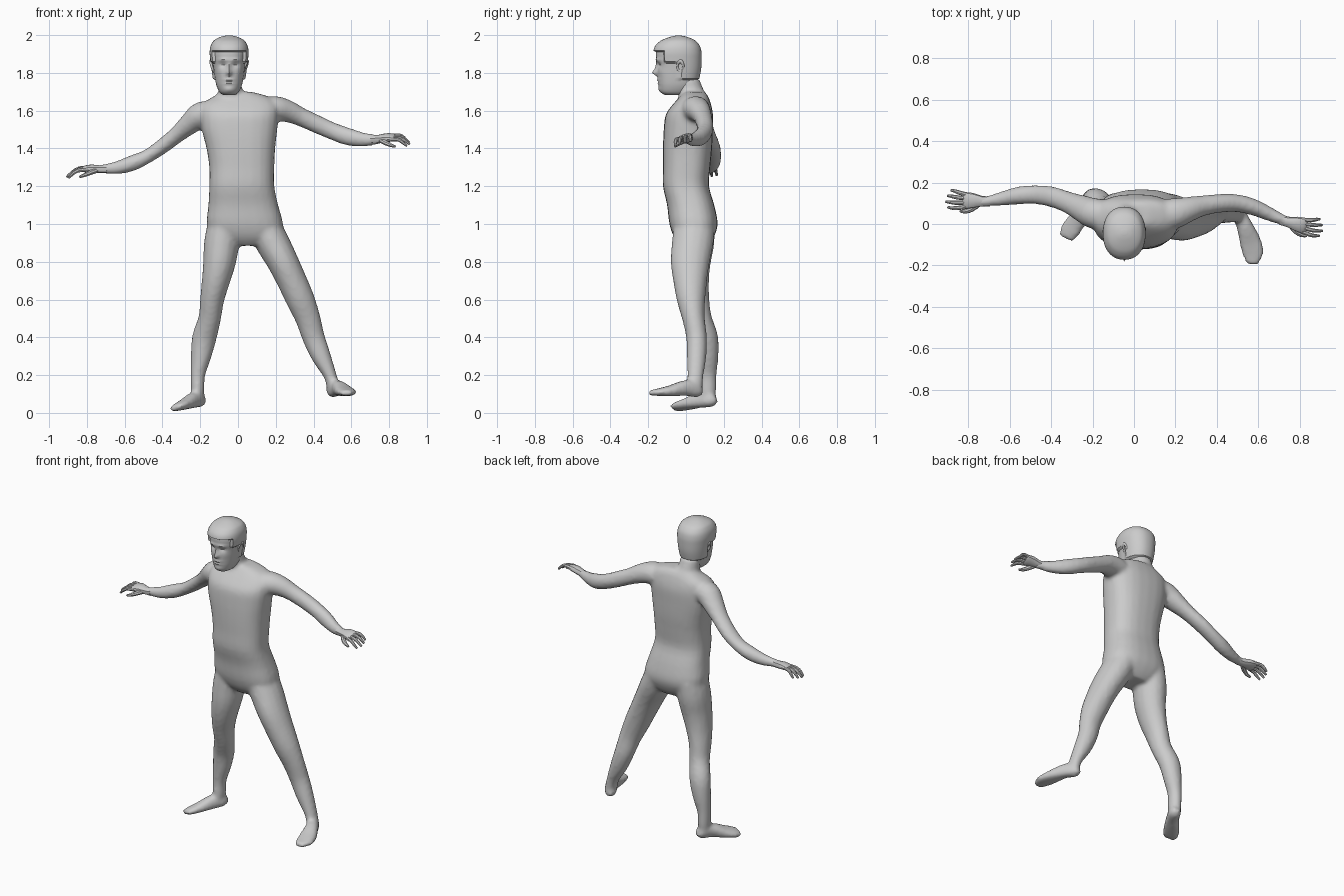
import bpy, bmesh, math
from mathutils import Vector


def finish(name, bm, angle=35):
    bmesh.ops.recalc_face_normals(bm, faces=bm.faces)
    me = bpy.data.meshes.new(name)
    bm.to_mesh(me)
    bm.free()
    ob = bpy.data.objects.new(name, me)
    bpy.context.collection.objects.link(ob)
    bpy.ops.object.select_all(action='DESELECT')
    ob.select_set(True)
    bpy.context.view_layer.objects.active = ob
    bpy.ops.object.shade_smooth_by_angle(angle=math.radians(angle))
    return ob


def spline(secs, steps):
    """Catmull-Rom interpolation of section tuples."""
    out, n = [], len(secs)
    for i in range(n - 1):
        p = [secs[max(0, min(n - 1, i + k))] for k in (-1, 0, 1, 2)]
        for s in range(steps):
            t = s / steps
            out.append([0.5 * (2 * b + (c - a) * t + (2 * a - 5 * b + 4 * c - d) * t * t
                               + (3 * b - a - 3 * c + d) * t ** 3) for a, b, c, d in zip(*p)])
    return out + [list(secs[-1])]


def skin(bm, rings):
    loops = [[bm.verts.new(v) for v in r] for r in rings]
    for a, b in zip(loops, loops[1:]):
        for i in range(len(a)):
            j = (i + 1) % len(a)
            bm.faces.new((a[i], a[j], b[j], b[i]))
    bm.faces.new(loops[0][::-1])
    bm.faces.new(loops[-1])


def loft(bm, secs, ref, sides=16, steps=3, power=2.0, level=False):
    """Sections are (x, y, z, radius across, radius along ref)."""
    pts, rings = spline(secs, steps), []
    for i, p in enumerate(pts):
        c = Vector(p[:3])
        t = Vector(pts[min(i + 1, len(pts) - 1)][:3]) - Vector(pts[max(i - 1, 0)][:3])
        t = Vector((0, 0, 1)) if level else t.normalized()
        v = (Vector(ref) - t * t.dot(Vector(ref))).normalized()
        u = v.cross(t)
        ring = []
        for k in range(sides):
            a = 2 * math.pi * k / sides
            co, si = math.cos(a), math.sin(a)
            ring.append(c + u * math.copysign(abs(co) ** (2 / power), co) * p[3]
                        + v * math.copysign(abs(si) ** (2 / power), si) * p[4])
        rings.append(ring)
    skin(bm, rings)


# Body: torso, neck, arms, legs and feet, fused into one skin
Y, Z = (0, 1, 0), (0, 0, 1)
bm = bmesh.new()
torso = [(.05, .045, .885, .09, .07), (.05, .042, .93, .18, .105), (.037, .04, 1.0, .202, .128),
         (.028, .025, 1.1, .185, .125), (.02, .0, 1.2, .172, .122), (.02, .003, 1.3, .172, .125),
         (.015, .008, 1.4, .182, .13), (.008, .012, 1.5, .2, .13), (.008, .018, 1.58, .207, .125),
         (.01, .032, 1.635, .2, .1), (.015, .043, 1.675, .145, .075), (-.01, .045, 1.7, .08, .055)]
loft(bm, torso, Y, 24, 3, 2.5, True)
loft(bm, [(-.02, .045, 1.6, .09, .08), (-.03, .04, 1.66, .075, .075),
          (-.04, .022, 1.71, .064, .072), (-.045, .005, 1.77, .06, .065)], Y, level=True)
loft(bm, [(-.1, .04, 1.585, .07, .06), (-.19, .05, 1.58, .075, .07), (-.25, .075, 1.535, .065, .058),
          (-.32, .105, 1.475, .052, .044), (-.4, .132, 1.412, .05, .04), (-.48, .142, 1.358, .046, .037),
          (-.56, .137, 1.322, .043, .042), (-.64, .122, 1.298, .034, .035),
          (-.71, .11, 1.292, .025, .025), (-.75, .108, 1.29, .025, .022)], Z)
loft(bm, [(.1, .04, 1.6, .07, .06), (.19, .05, 1.61, .075, .068), (.26, .07, 1.598, .062, .06),
          (.33, .088, 1.568, .05, .05), (.42, .1, 1.527, .045, .048), (.5, .1, 1.492, .043, .046),
          (.58, .08, 1.463, .04, .047), (.66, .045, 1.447, .033, .038),
          (.73, .015, 1.447, .025, .027), (.76, .006, 1.448, .025, .023)], Z)
loft(bm, [(-.07, .045, 1.0, .09, .11), (-.086, .04, .9, .094, .11), (-.098, .03, .8, .087, .102),
          (-.117, .033, .7, .075, .09), (-.137, .05, .6, .064, .075), (-.15, .075, .5, .06, .062),
          (-.178, .11, .4, .065, .06), (-.196, .118, .3, .055, .054), (-.213, .117, .2, .039, .045),
          (-.214, .115, .12, .036, .045), (-.213, .112, .06, .03, .04)], Y)
loft(bm, [(.13, .045, 1.0, .09, .11), (.183, .035, .9, .09, .11), (.237, .022, .8, .083, .104),
          (.285, .022, .7, .079, .09), (.33, .027, .6, .076, .076), (.37, .04, .5, .067, .06),
          (.4, .056, .4, .06, .055), (.44, .056, .3, .052, .052), (.487, .05, .2, .035, .043),
          (.503, .046, .14, .034, .042), (.505, .045, .12, .03, .035)], Y)
loft(bm, [(-.195, .16, .078, .02, .02), (-.203, .135, .07, .036, .038), (-.235, .075, .068, .038, .042),
          (-.28, .01, .047, .047, .03), (-.315, -.04, .033, .048, .021),
          (-.33, -.07, .027, .035, .014)], (-.28, 0, .96), power=2.4)
loft(bm, [(.49, .085, .125, .02, .02), (.5, .06, .122, .034, .04), (.53, 0, .132, .038, .042),
          (.56, -.08, .117, .052, .03), (.574, -.14, .11, .053, .021),
          (.57, -.195, .106, .03, .013)], Z, power=2.4)
body = finish("body", bm)
rm = body.modifiers.new("fuse", 'REMESH')
rm.mode, rm.voxel_size, rm.use_smooth_shade = 'VOXEL', .012, True
sm = body.modifiers.new("soften", 'SMOOTH')
sm.factor, sm.iterations = .5, 5


# Hands: palm, four bent fingers and a thumb
def hand(name, wrist, out, across, up):
    w, o, a, u = Vector(wrist), Vector(out).normalized(), Vector(across), Vector(up)

    def at(x, y, z, r1, r2):
        return (*(w + o * x + a * y + u * z), r1, r2)
    bm = bmesh.new()
    loft(bm, [at(-.04, 0, 0, .024, .022), at(0, 0, 0, .026, .021), at(.04, .003, .004, .036, .021),
              at(.075, .003, .003, .04, .017), at(.09, .003, 0, .034, .01)], up, 12, 2, 2.4)
    for y, ln in ((-.028, .078), (-.008, .088), (.013, .08), (.032, .062)):
        loft(bm, [at(.07, y, .003, .01, .012), at(.085 + ln * .35, y * 1.25, .002, .0105, .0105),
                  at(.085 + ln * .7, y * 1.4, -.014, .009, .009),
                  at(.085 + ln, y * 1.4, -.036, .006, .006)], up, 8, 2)
    loft(bm, [at(.015, -.015, -.004, .014, .014), at(.05, -.042, -.012, .014, .013),
              at(.08, -.055, -.022, .011, .01), at(.105, -.056, -.03, .006, .006)], up, 8, 2)
    finish(name, bm)


hand("left_hand", (-.735, .11, 1.29), (-1, .02, -.03), (0, .98, .15), (0, -.15, .98))
hand("right_hand", (.745, .01, 1.45), (.95, -.25, .05), (.22, .9, .3), (0, -.3, .95))

# Head: horizontal rings, with face features and raised hair pushed out of the surface
HX = -.047
prof = [(1.682, -.108, .0, .03), (1.697, -.132, .02, .05), (1.73, -.143, .045, .066),
        (1.77, -.148, .058, .075), (1.82, -.15, .068, .082), (1.87, -.156, .071, .088),
        (1.91, -.158, .07, .091), (1.945, -.146, .06, .085), (1.975, -.112, .033, .066),
        (1.992, -.075, -.002, .038), (1.998, -.05, -.03, .012)]


def bump(x, z, cx, cz, sx, sz):
    return math.exp(-((x - cx) / sx) ** 2 - ((z - cz) / sz) ** 2)


rings = []
for z, yf, yb, hw in spline(prof, 5):
    ring = []
    for k in range(48):
        a = 2 * math.pi * k / 48
        si, co = math.sin(a), math.cos(a)
        x = hw * math.copysign(abs(si) ** .88, si)
        y = (yf + yb) / 2 - (yb - yf) / 2 * math.copysign(abs(co) ** .88, co)
        if co > 0:
            f = .027 * bump(x, z, 0, 1.80, .013, .014) + .013 * bump(x, z, 0, 1.825, .009, .025)
            f += .007 * bump(x, z, 0, 1.762, .025, .007) + .006 * bump(x, z, 0, 1.747, .022, .006)
            f += .007 * bump(x, z, 0, 1.712, .025, .014) - .006 * bump(x, z, 0, 1.755, .03, .003)
            for s in (-1, 1):
                f += .008 * bump(x, z, s * .033, 1.868, .028, .009)
                f -= .013 * bump(x, z, s * .033, 1.842, .018, .012)
                f += .004 * bump(x, z, s * .05, 1.805, .02, .02)
            y -= f
        # hairline: high fringe, sideburns, low nape
        line = 1.915 if co > .55 else (1.86 if co > -.1 else 1.765)
        if z > line:
            g = .012 * min(1, (2.0 - z) / .03)
            x += g * si
            y -= g * co * (1.3 if co > 0 else 1)
        ring.append((HX + x, y, z))
    rings.append(ring)
bm = bmesh.new()
skin(bm, rings)
finish("head", bm)

# Eyes and ears, mirrored across the head
for side, s in (("left", -1), ("right", 1)):
    bpy.ops.mesh.primitive_uv_sphere_add(segments=12, ring_count=8, radius=.012,
                                         location=(HX + s * .033, -.122, 1.842))
    bpy.context.object.name = side + "_eye"
    bpy.ops.object.shade_smooth()
    bpy.ops.mesh.primitive_torus_add(major_segments=14, minor_segments=6, major_radius=.02,
                                     minor_radius=.008, location=(HX + s * .088, -.03, 1.835),
                                     rotation=(.25, math.pi / 2 + s * .3, 0))
    ear = bpy.context.object
    ear.name = side + "_ear"
    ear.scale = (1.4, .8, .9)
    bpy.ops.object.shade_smooth()
